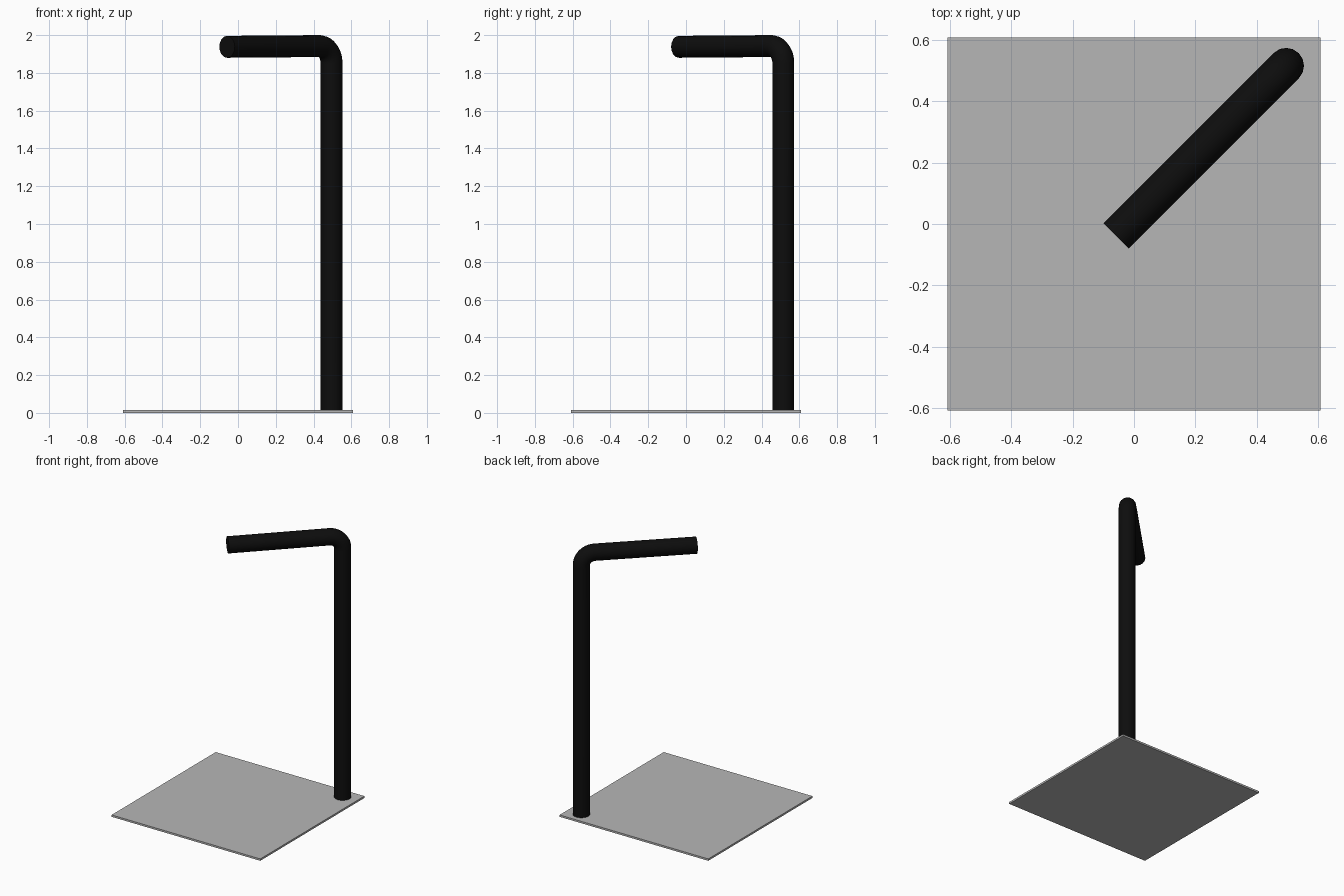
import bpy
import math
from mathutils import Vector

cube = bpy.data.objects.get("Cube")
if cube:
    bpy.data.objects.remove(cube, do_unlink=True)


def make_material(name, color, roughness):
    mat = bpy.data.materials.new(name)
    mat.use_nodes = True
    mat.diffuse_color = color
    bsdf = mat.node_tree.nodes["Principled BSDF"]
    bsdf.inputs["Base Color"].default_value = color
    bsdf.inputs["Roughness"].default_value = roughness
    return mat


grey = make_material("plate grey", (0.47, 0.47, 0.47, 1), 0.6)
black = make_material("matte black", (0.004, 0.004, 0.004, 1), 0.5)

# Thin square base plate
SIDE, THICK = 1.215, 0.014
bpy.ops.mesh.primitive_cube_add(size=1, location=(0, 0, THICK / 2))
plate = bpy.context.object
plate.name = "base_plate"
plate.dimensions = (SIDE, SIDE, THICK)
bpy.ops.object.transform_apply(location=False, rotation=False, scale=True)
plate.data.materials.append(grey)

# Path of the bent tube: upright post, rounded elbow, arm toward the centre
RADIUS, BEND, STEPS = 0.058, 0.09, 12
foot = Vector((0.495, 0.515, THICK))
top = 2 - RADIUS
inward = Vector((-1, -1, 0)).normalized()
elbow = Vector((foot.x, foot.y, top - BEND)) + inward * BEND
path = [foot]
for i in range(STEPS + 1):
    a = math.pi / 2 * i / STEPS
    path.append(elbow - inward * BEND * math.cos(a) + Vector((0, 0, BEND * math.sin(a))))
path.append(Vector((-0.058, -0.038, top - 0.004)))

# Sweep a round section along the path and close the ends
curve = bpy.data.curves.new("post_and_arm", "CURVE")
curve.dimensions = "3D"
curve.bevel_depth = RADIUS
curve.bevel_resolution = 6
curve.use_fill_caps = True
spline = curve.splines.new("POLY")
spline.points.add(len(path) - 1)
for point, co in zip(spline.points, path):
    point.co = (*co, 1)
curve.materials.append(black)
tube = bpy.data.objects.new("post_and_arm", curve)
bpy.context.collection.objects.link(tube)

bpy.ops.object.select_all(action="DESELECT")
tube.select_set(True)
bpy.context.view_layer.objects.active = tube
bpy.ops.object.convert(target="MESH")
bpy.ops.object.shade_smooth_by_angle(angle=math.radians(40))
